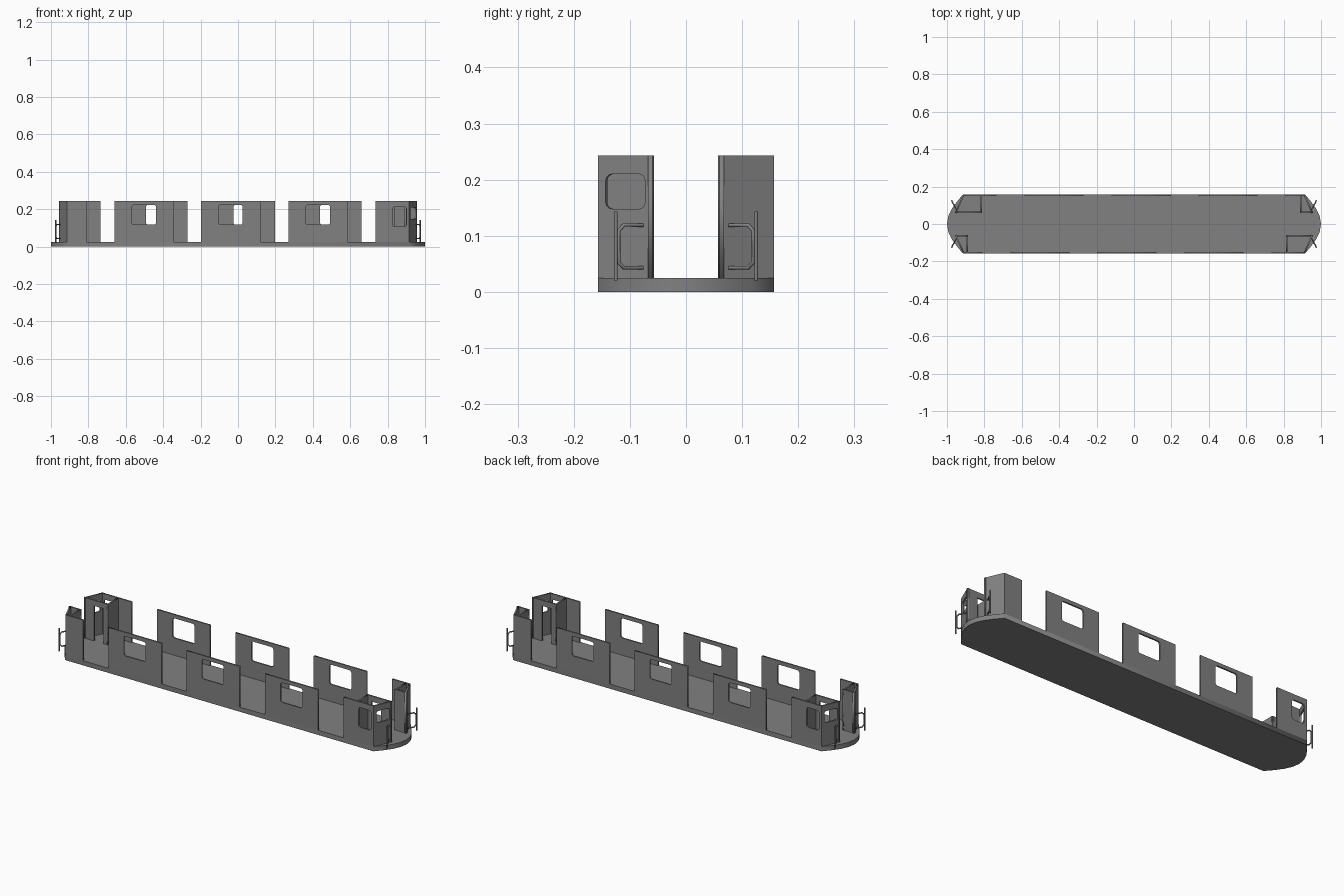
import bpy, math
from mathutils import Matrix, Vector

if "Cube" in bpy.data.objects:
    bpy.data.objects.remove(bpy.data.objects["Cube"])

FLOOR, TOP, SIDE, T = 0.025, 0.243, 0.157, 0.008
HALF_TURN = Matrix.Rotation(math.pi, 4, "Z")

grey = bpy.data.materials.new("body_grey")
grey.use_nodes = True
grey.diffuse_color = (0.22, 0.22, 0.22, 1)
grey.node_tree.nodes["Principled BSDF"].inputs["Base Color"].default_value = grey.diffuse_color


def rounded(u0, u1, v0, v1, r=0.012, n=4):
    """Outline of a rectangle with rounded corners."""
    pts = []
    corners = [(u1 - r, v1 - r), (u0 + r, v1 - r), (u0 + r, v0 + r), (u1 - r, v0 + r)]
    for k, (cu, cv) in enumerate(corners):
        for i in range(n + 1):
            a = math.pi / 2 * (k + i / n)
            pts.append((cu + r * math.cos(a), cv + r * math.sin(a)))
    return pts


def add_outline(curve, pts, cyclic=True):
    s = curve.splines.new("POLY")
    s.points.add(len(pts) - 1)
    for p, co in zip(s.points, pts):
        p.co = (*co, 1) if len(co) == 3 else (*co, 0, 1)
    s.use_cyclic_u = cyclic


def to_mesh(name, curve, matrix):
    """Turn a curve into a mesh object."""
    tmp = bpy.data.objects.new("tmp", curve)
    bpy.context.collection.objects.link(tmp)
    bpy.context.view_layer.update()
    dg = bpy.context.evaluated_depsgraph_get()
    mesh = bpy.data.meshes.new_from_object(tmp.evaluated_get(dg))
    bpy.data.objects.remove(tmp)
    bpy.data.curves.remove(curve)
    mesh.name = name
    mesh.materials.clear()
    mesh.materials.append(grey)
    obj = bpy.data.objects.new(name, mesh)
    bpy.context.collection.objects.link(obj)
    obj.matrix_world = matrix
    return obj


def slab(name, outlines, thick, matrix):
    """Flat plate with holes, centred on its local z."""
    curve = bpy.data.curves.new(name, "CURVE")
    curve.dimensions = "2D"
    curve.fill_mode = "BOTH"
    curve.extrude = thick / 2
    for o in outlines:
        add_outline(curve, o)
    return to_mesh(name, curve, matrix)


def both_ends(obj):
    """Repeat a part turned half way round."""
    twin = bpy.data.objects.new(obj.name + "_turned", obj.data)
    bpy.context.collection.objects.link(twin)
    twin.matrix_world = HALF_TURN @ obj.matrix_world


def wall(name, p, q, window=None, door=None):
    """Upright panel from p to q; its outer face is on the right of the path."""
    p, q = Vector((*p, 0)), Vector((*q, 0))
    u, up = (q - p).normalized(), Vector((0, 0, 1))
    n = u.cross(up)
    length = (q - p).length
    outer = [(0, FLOOR), (length, FLOOR), (length, TOP), (0, TOP)]
    if door:
        d0, d1, head = door
        outer[1:1] = [(d0, FLOOR), (d0, head), (d1, head), (d1, FLOOR)]
    m = Matrix((u, up, n)).transposed().to_4x4()
    m.translation = p - n * T / 2
    both_ends(slab(name, [outer] + ([rounded(*window)] if window else []), T, m))


# Floor with rounded ends
quarter = [(0.915, SIDE), (0.948, 0.118), (0.975, 0.08), (0.993, 0.042), (1.0, 0.0)]
right_end = [(x, -y) for x, y in quarter] + quarter[-2::-1]
floor = slab("floor", [right_end + [(-x, -y) for x, y in right_end]], FLOOR,
             Matrix.Translation((0, 0, FLOOR / 2)))

# Side panels with windows, between the door gaps
for name, x0, x1 in (("rear", -0.66, -0.345), ("middle", -0.197, 0.12), ("forward", 0.27, 0.585)):
    wall("side_panel_" + name, (x0, -SIDE), (x1, -SIDE), window=(0.092, 0.222, 0.117, 0.223))

# Driver cab: side, slanted end, inner wall with doorway, bulkhead
corner, tip = (0.915, -SIDE), (0.957, -0.06)
wall("cab_side", (0.735, -SIDE), corner, window=(0.09, 0.165, 0.107, 0.213))
wall("cab_end", corner, tip, window=(0.015, 0.0915, 0.148, 0.21))
wall("cab_inner_wall", tip, (0.812, -0.06), door=(0.06, 0.117, 0.213))
wall("cab_bulkhead", (0.812, -0.06), (0.812, -SIDE + T))

# Small corner locker at the opposite side of each end
corner, tip, back = (0.915, SIDE), (0.957, 0.06), (0.888, 0.06)
wall("locker_side", corner, (0.81, SIDE))
wall("locker_end", tip, corner)
wall("locker_inner_wall", back, tip)
wall("locker_bulkhead", (back[0], SIDE - T), back)

# Grab rails: an upright post on a bent bracket, at all four corners
for side, label in ((-1, "cab"), (1, "locker")):
    rail = bpy.data.curves.new("rail", "CURVE")
    rail.dimensions = "3D"
    rail.bevel_depth = 0.0035
    rail.bevel_resolution = 1
    rail.use_fill_caps = True
    add_outline(rail, [(0.974, side * 0.125, 0.02), (0.974, side * 0.125, 0.143)], False)
    lo, hi, r = 0.043, 0.119, 0.01
    add_outline(rail, [(0.949, side * 0.077, lo), (0.968, side * 0.111, lo),
                       (0.973, side * 0.12, lo + r), (0.973, side * 0.12, hi - r),
                       (0.968, side * 0.111, hi), (0.949, side * 0.077, hi)], False)
    both_ends(to_mesh(label + "_grab_rail", rail, Matrix()))
